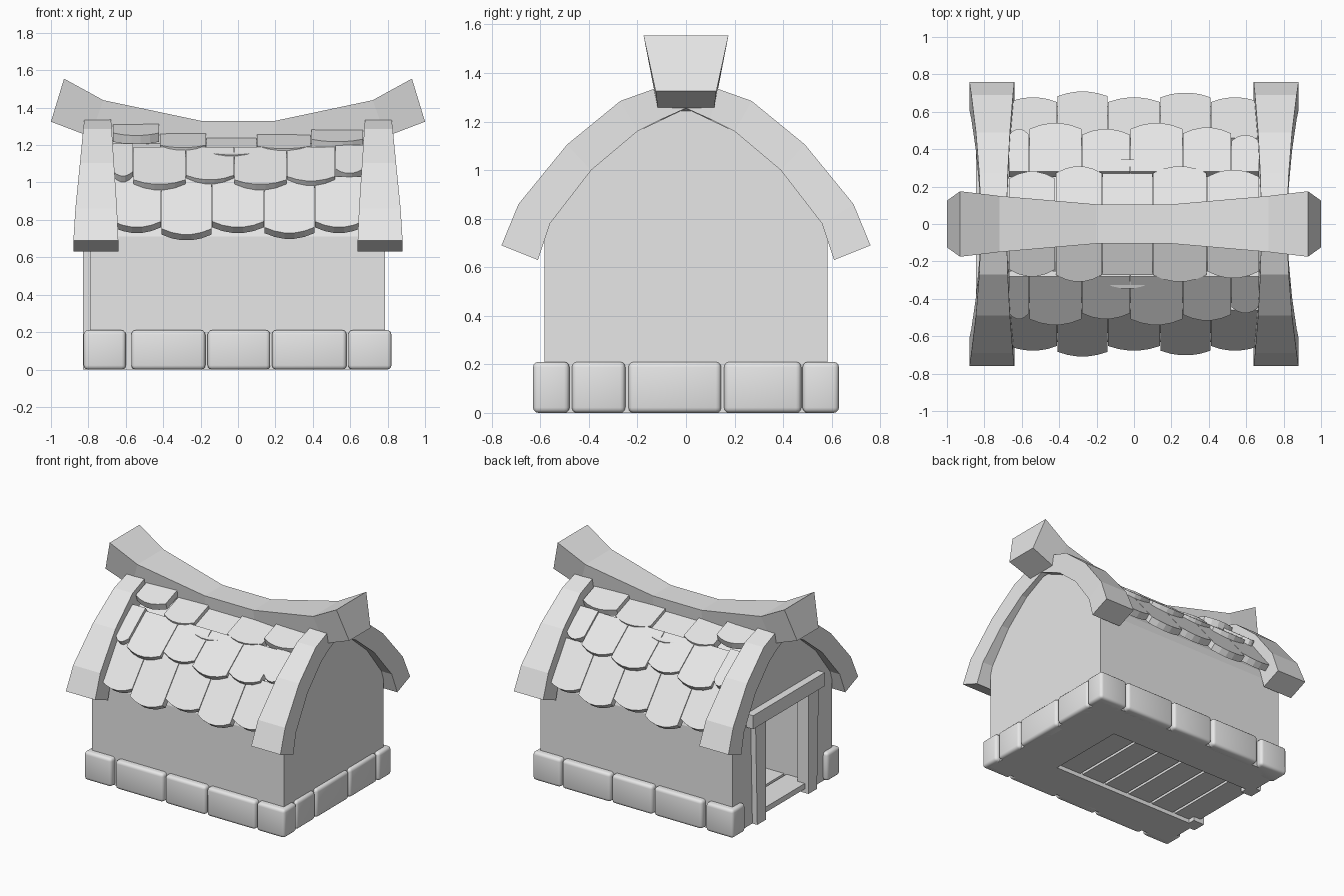
import bpy
import bmesh
from mathutils import Vector

if "Cube" in bpy.data.objects:
    bpy.data.objects.remove(bpy.data.objects["Cube"], do_unlink=True)

GREY = (0.8, 0.8, 0.8, 1.0)
mat = bpy.data.materials.new("plain grey")
mat.use_nodes = True
mat.diffuse_color = GREY
mat.node_tree.nodes["Principled BSDF"].inputs["Base Color"].default_value = GREY


def finish(name, bm, smooth=False):
    bmesh.ops.recalc_face_normals(bm, faces=bm.faces)
    for f in bm.faces:
        f.smooth = smooth
    mesh = bpy.data.meshes.new(name)
    bm.to_mesh(mesh)
    bm.free()
    mesh.materials.append(mat)
    obj = bpy.data.objects.new(name, mesh)
    bpy.context.collection.objects.link(obj)
    return obj


def loft(name, sections):
    """Skin a row of matching closed sections and cap both ends."""
    bm = bmesh.new()
    rings = [[bm.verts.new(p) for p in s] for s in sections]
    n = len(rings[0])
    for a, b in zip(rings, rings[1:]):
        for i in range(n):
            j = (i + 1) % n
            bm.faces.new((a[i], a[j], b[j], b[i]))
    bm.faces.new(rings[0])
    bm.faces.new(rings[-1][::-1])
    return finish(name, bm)


def box(name, xs, ys, zs, smooth=False):
    bm = bmesh.new()
    bmesh.ops.create_cube(bm, size=1)
    for v in bm.verts:
        v.co = [r[0] if c < 0 else r[1] for c, r in zip(v.co, (xs, ys, zs))]
    return finish(name, bm, smooth)


def mirrored(half):
    """Extend a half profile (starting on the centre line) to both sides."""
    return [(-y, z) for y, z in half[:0:-1]] + half


# House body with a hollow room open at the doorway
INNER = [(0, 1.255), (0.2, 1.16), (0.39, 1.0), (0.56, 0.78), (0.61, 0.63)]
wall = mirrored(INNER[:4] + [(0.583, 0.71), (0.583, 0)])
body = loft("house_body", [[(x, y, z) for y, z in wall] for x in (-0.79, 0.785)])
room = box("room_cutter", (-1, 0.43), (-0.3, 0.3), (-0.5, 0.76))
room.hide_render = True
room.hide_viewport = True
cut = body.modifiers.new("room", "BOOLEAN")
cut.operation = "DIFFERENCE"
cut.solver = "EXACT"
cut.object = room

# Floor planks
PITCH = 0.205
for i in range(6):
    x = -0.8 + i * PITCH
    box("floor_plank", (x, x + PITCH - 0.02), (-0.3, 0.3), (0.03, 0.07))

# Door frame
for s in (-1, 1):
    post = []
    for z, wide in ((0, 0.35), (0.75, 0.37)):
        post.append([(x, s * y, z) for x, y in
                     ((-0.83, 0.25), (-0.83, wide), (-0.74, wide), (-0.74, 0.25))])
    loft("door_post", post)
box("door_lintel", (-0.845, -0.75), (-0.42, 0.42), (0.74, 0.84))


# Rounded foundation stones
def stone(xs, ys):
    obj = box("foundation_stone", xs, ys, (0, 0.21), smooth=True)
    bev = obj.modifiers.new("round", "BEVEL")
    bev.width = 0.022
    bev.segments = 3


for s in (-1, 1):
    ys = sorted((s * 0.63, s * 0.54))
    for xs in ((-0.57, -0.175), (-0.162, 0.172), (0.182, 0.58)):
        stone(xs, ys)
    for xs in ((-0.825, -0.6), (0.59, 0.82)):
        stone(xs, sorted((s * 0.63, s * 0.48)))
for ys in ((-0.47, -0.25), (-0.237, 0.145), (0.157, 0.475)):
    stone((0.72, 0.812), ys)

# Curved gable boards, flaring toward the eaves
OUTER = [(0, 1.36), (0.13, 1.335), (0.27, 1.285), (0.49, 1.105), (0.69, 0.86), (0.76, 0.69)]
inner = mirrored([INNER[0], (0.1, 1.21)] + INNER[1:])
outer = mirrored(OUTER)
for s in (-1, 1):
    sections = []
    for (yi, zi), (yo, zo) in zip(inner, outer):
        t = (yo / 0.76) ** 2
        x0, x1 = s * (0.68 - 0.04 * t), s * (0.82 + 0.06 * t)
        sections.append([(x0, yi, zi), (x1, yi, zi), (x1, yo, zo), (x0, yo, zo)])
    loft("gable_board", sections)

# Sagging ridge beam: top x, top z, bottom x, bottom z, top and bottom half width
BEAM = [(0.2, 1.33, 0.2, 1.14, 0.105, 0.085),
        (0.72, 1.44, 0.79, 1.245, 0.15, 0.115),
        (0.93, 1.555, 1.0, 1.325, 0.175, 0.125)]
sections = []
for s, stations in ((-1, BEAM[::-1]), (1, BEAM)):
    for tx, tz, bx, bz, tw, bw in stations:
        sections.append([(s * tx, -tw, tz), (s * tx, tw, tz),
                         (s * bx, bw, bz), (s * bx, -bw, bz)])
loft("ridge_beam", sections)


# Shingles with rounded lower edges
def shingle(side, x0, x1, top, low, short, lift):
    top, low = Vector(top), Vector(low)
    down = (low - top).normalized()
    up = Vector((-down.y, down.x)) * 0.05
    sections = []
    for i in range(6):
        t = i / 5
        edge = low - down * (short + 0.04 * (2 * t - 1) ** 2)
        pts = (edge, edge + up, top + up, top)
        sections.append([(x0 + (x1 - x0) * t, side * p.x, p.y + lift) for p in pts])
    loft("shingle", sections)


# Each row: upper point, lower point, joints, shortening and lift per shingle
ROWS = [
    ((0.42, 1.0), (0.67, 0.69), (-0.67, -0.41, -0.14, 0.14, 0.41, 0.67),
     (0.05, 0, 0.05, 0.01, 0.05), (0, 0, 0, 0, 0)),
    ((0.25, 1.15), (0.51, 0.95), (-0.67, -0.56, -0.28, -0.02, 0.26, 0.52, 0.67),
     (0.04, 0, 0.04, 0, 0.03, 0.08), (0.02, 0, 0, 0, 0, 0.01)),
    ((0, 1.22), (0.33, 1.1), (-0.67, -0.42, -0.17, 0.1, 0.39, 0.67),
     (0.07, 0.04, 0, 0.04, 0.06), (0.08, 0.025, 0, 0.02, 0.05)),
]
for side in (-1, 1):
    for top, low, joints, shorts, lifts in ROWS:
        for x0, x1, short, lift in zip(joints, joints[1:], shorts, lifts):
            shingle(side, x0 + 0.002, x1 - 0.002, top, low, short, lift)
